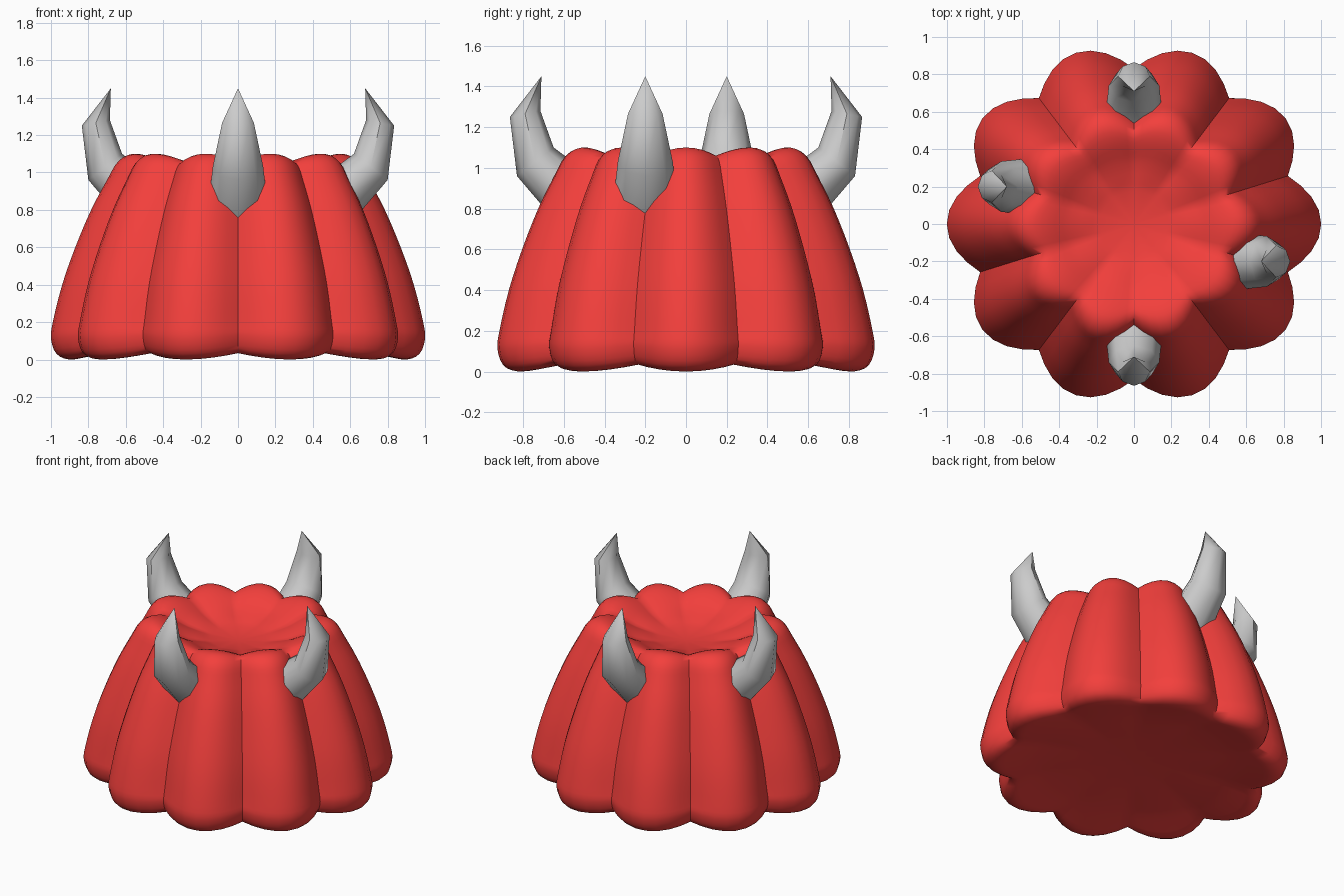
import bpy, bmesh, math
from mathutils import Vector

if "Cube" in bpy.data.objects:
    bpy.data.objects.remove(bpy.data.objects["Cube"])


def material(name, color):
    m = bpy.data.materials.new(name)
    m.diffuse_color = color
    m.use_nodes = True
    m.node_tree.nodes["Principled BSDF"].inputs["Base Color"].default_value = m.diffuse_color
    return m


def make_object(name, bm, angle, mat=None):
    bmesh.ops.recalc_face_normals(bm, faces=bm.faces)
    me = bpy.data.meshes.new(name)
    bm.to_mesh(me)
    bm.free()
    ob = bpy.data.objects.new(name, me)
    bpy.context.collection.objects.link(ob)
    if mat:
        me.materials.append(mat)
    bpy.ops.object.select_all(action='DESELECT')
    ob.select_set(True)
    bpy.context.view_layer.objects.active = ob
    bpy.ops.object.shade_smooth_by_angle(angle=math.radians(angle))
    return ob


def skin(bm, rings, start=None, end=None):
    """Bridge successive vertex rings, closing the ends on a point or a cap."""
    n = len(rings[0])
    for a, b in zip(rings, rings[1:]):
        for i in range(n):
            j = (i + 1) % n
            bm.faces.new((a[i], a[j], b[j], b[i]))
    for ring, tip in ((rings[0], start), (rings[-1], end)):
        if tip is None:
            bm.faces.new(ring)
        else:
            for i in range(n):
                bm.faces.new((ring[i], ring[(i + 1) % n], tip))


def smooth_path(pts, steps):
    """Catmull-Rom interpolation of a profile."""
    p = [Vector(q) for q in pts]
    p = [p[0]] + p + [p[-1]]
    out = []
    for a, b, c, d in zip(p, p[1:], p[2:], p[3:]):
        for s in range(steps):
            t = s / steps
            out.append(0.5 * (2 * b + (c - a) * t + (2 * a - 5 * b + 4 * c - d) * t * t
                              + (3 * b - a - 3 * c + d) * t ** 3))
    return out + [p[-1]]


# Ribbed shell: (ridge radius, ridge height, valley depth factor, valley height offset)
LOBES, SEGS = 10, 80
profile = [(0.3, 0.075, 0, 0), (0.6, 0.05, 0.03, 0.01), (0.8, 0.015, 0.08, 0.025),
           (0.9, 0.0, 0.11, 0.035), (0.97, 0.03, 0.13, 0.03), (1.0, 0.11, 0.135, 0.02),
           (0.99, 0.2, 0.14, 0), (0.94, 0.4, 0.14, 0), (0.87, 0.6, 0.145, 0),
           (0.785, 0.8, 0.15, 0), (0.70, 0.96, 0.15, -0.01), (0.64, 1.06, 0.14, -0.03),
           (0.56, 1.1, 0.12, -0.04), (0.46, 1.08, 0.08, -0.04), (0.34, 1.02, 0.02, -0.02),
           (0.18, 0.965, 0, 0)]
bm = bmesh.new()
rings = []
for r, z, depth, dz in smooth_path(profile, 3):
    ring = []
    for i in range(SEGS):
        t = 2 * math.pi * i / SEGS
        v = 1 - abs(math.cos(LOBES / 2 * t))      # 0 on a ridge, 1 in a valley
        k = r * (1 - depth * v)
        ring.append(bm.verts.new((k * math.cos(t), 0.962 * k * math.sin(t), z + dz * v)))
    rings.append(ring)
skin(bm, rings, bm.verts.new((0, 0, 0.08)), bm.verts.new((0, 0, 0.95)))
make_object("ribbed_shell", bm, 60, material("red", (0.9, 0.05, 0.045, 1)))

# Curved spikes: each ring is outer point, inner point (outward, z) and half width
spike_rings = [((0.60, 0.69), (0.42, 0.93), 0.16),
               ((0.83, 0.96), (0.65, 1.10), 0.135),
               ((0.865, 1.25), (0.715, 1.28), 0.085)]


def spike(name, direction, origin):
    out = Vector(direction + (0,))
    side = Vector((-out.y, out.x, 0))
    base = Vector(origin + (0,))
    up = Vector((0, 0, 1))
    bm = bmesh.new()
    rings = []
    for o, i, w in spike_rings:
        po, pi = (out * p[0] + up * p[1] for p in (o, i))
        c, h = (po + pi) / 2, (po - pi) / 2
        rings.append([bm.verts.new(base + c + h * math.cos(a) + side * (w * math.sin(a)))
                      for a in (k * math.pi / 4 for k in range(8))])
    skin(bm, rings, None, bm.verts.new(base + out * 0.71 + up * 1.45))
    make_object(name, bm, 50)


spike("front_spike", (0, -1), (0, 0))
spike("back_spike", (0, 1), (0, 0))
spike("right_spike", (1, 0), (-0.03, -0.2))
spike("left_spike", (-1, 0), (0.03, 0.2))
